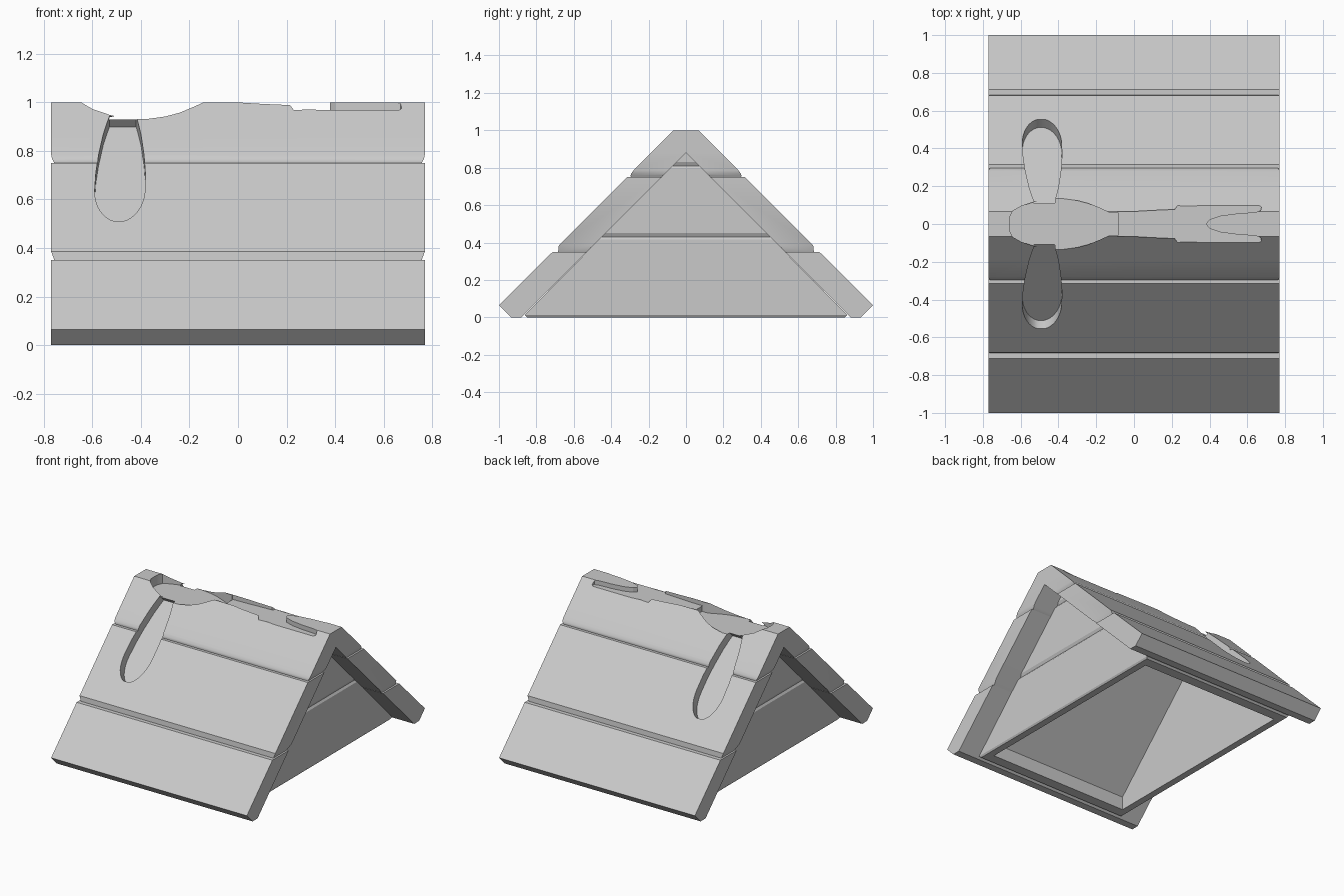
import bpy
import bmesh
import math
from mathutils import Vector

old = bpy.data.objects.get("Cube")
if old:
    bpy.data.objects.remove(old, do_unlink=True)

grey = bpy.data.materials.new("plain grey")
grey.use_nodes = True
grey.diffuse_color = (0.59, 0.59, 0.59, 1)
grey.node_tree.nodes["Principled BSDF"].inputs["Base Color"].default_value = (0.59, 0.59, 0.59, 1)


def finish(bm, name):
    """Turn a bmesh into a grey flat-shaded object."""
    bmesh.ops.remove_doubles(bm, verts=bm.verts, dist=0.0005)
    bmesh.ops.recalc_face_normals(bm, faces=bm.faces)
    mesh = bpy.data.meshes.new(name)
    bm.to_mesh(mesh)
    bm.free()
    mesh.materials.append(grey)
    obj = bpy.data.objects.new(name, mesh)
    bpy.context.collection.objects.link(obj)
    return obj


def prism(points, offset, name):
    """Extrude a closed outline along an offset."""
    bm = bmesh.new()
    low = [bm.verts.new(p) for p in points]
    high = [bm.verts.new(Vector(p) + Vector(offset)) for p in points]
    bm.faces.new(low)
    bm.faces.new(high)
    for i in range(len(low)):
        j = (i + 1) % len(low)
        bm.faces.new((low[i], low[j], high[j], high[i]))
    return finish(bm, name)


def carve(obj, cutter):
    """Subtract a cutter from an object and discard the cutter."""
    cutter.hide_render = True
    mod = obj.modifiers.new("carve", 'BOOLEAN')
    mod.operation = 'DIFFERENCE'
    mod.solver = 'EXACT'
    mod.object = cutter
    bpy.context.view_layer.objects.active = obj
    bpy.ops.object.modifier_apply(modifier=mod.name)
    bpy.data.objects.remove(cutter, do_unlink=True)


def connect(bm, a, b, sides=range(4)):
    """Bridge two rings of four vertices."""
    for k in sides:
        m = (k + 1) % 4
        bm.faces.new((a[k], a[m], b[m], b[k]))


# Roof: one side lofted through (z, outer y, inner y, half length), then mirrored
levels = [(0, .935, .88, .77), (.065, 1, .815, .77), (.35, .713, .53, .77),
          (.35, .684, .533, .757), (.385, .68, .495, .77), (.75, .315, .13, .77),
          (.75, .295, .133, .757), (.758, .296, .122, .761), (.768, .293, .112, .767),
          (.785, .281, .095, .77), (.88, .186, 0, .77), (1, .066, 0, .77)]
bm = bmesh.new()
rings = [[bm.verts.new(p) for p in ((-h, o, z), (h, o, z), (h, i, z), (-h, i, z))]
         for z, o, i, h in levels]
bm.faces.new(rings[0])
bm.faces.new(rings[-1])
for a, b in zip(rings[:-1], rings[1:-1]):
    connect(bm, a, b)
connect(bm, rings[-2], rings[-1], (0, 1, 3))  # open seam on the centre line
half = bm.verts[:] + bm.edges[:] + bm.faces[:]
copy = bmesh.ops.duplicate(bm, geom=half)["geom"]
for v in copy:
    if isinstance(v, bmesh.types.BMVert):
        v.co.y = -v.co.y
roof = finish(bm, "plank_roof")


def mirrored_outline(side, z):
    """Closed outline from (x, half width) pairs, symmetric about y = 0."""
    back = [(x, -w, z) for x, w in reversed(side) if w > 0]
    return [(x, w, z) for x, w in side] + back


# Ridge recess: spindle body
body = [(-.66, 0), (-.658, .035), (-.643, .068), (-.6, .093), (-.53, .117), (-.46, .133),
        (-.38, .135), (-.3, .124), (-.24, .108), (-.18, .083), (-.13, .06), (-.085, .06)]
carve(roof, prism(mirrored_outline(body, .93), (0, 0, .2), "body_cutter"))

# Ridge recess: forked tail
tail = [(-.09, .064), (0, .066), (.1, .072), (.215, .077), (.23, .097), (.3, .095), (.4, .1),
        (.66, .1), (.675, .09), (.67, .07), (.64, .062), (.55, .056), (.46, .044),
        (.4, .024), (.38, 0)]
carve(roof, prism(mirrored_outline(tail, .968), (0, 0, .2), "tail_cutter"))

# Wing recesses, one in each slope
edge = [(.172, .055), (.22, .066), (.28, .078), (.4, .094), (.5, .102)]
arc = [math.radians(a) for a in range(0, 90, 10)]
edge += [(.6 + .187 * math.sin(a), .104 * math.cos(a)) for a in arc]
outline = [(u, w) for u, w in edge] + [(u, -w) for u, w in reversed(edge)]
for side in (1, -1):
    down = Vector((0, side, -1)).normalized()
    normal = Vector((0, side, 1)).normalized()
    base = Vector((0, 0, 1.065)) - normal * .063
    points = [base + down * u + Vector((w - .47 - .028 * u, 0, 0)) for u, w in outline]
    carve(roof, prism(points, normal * .16, "wing_cutter"))

# Soft lower lip on the top plank and rounded recess walls
bpy.ops.object.select_all(action='DESELECT')
roof.select_set(True)
bpy.context.view_layer.objects.active = roof
bpy.ops.object.shade_smooth_by_angle(angle=math.radians(30))

# Gable block: (z, half width, half length) with grooves between planks
steps = [(0, .85, .602), (.012, .862, .61), (.415, .465, .61), (.43, .45, .6),
         (.45, .43, .61), (.795, .085, .61), (.81, .07, .6), (.83, .05, .61),
         (.879, .001, .61)]
bm = bmesh.new()
rings = [[bm.verts.new(p) for p in ((-h, w, z), (h, w, z), (h, -w, z), (-h, -w, z))]
         for z, w, h in steps]
bm.faces.new(rings[0])
bm.faces.new(rings[-1])
for a, b in zip(rings, rings[1:]):
    connect(bm, a, b)
gable = finish(bm, "gable_block")

# Hollow underside
hollow = [(-.777, -.1), (.777, -.1), (.777, .095), (0, .872), (-.777, .095)]
carve(gable, prism([(-.553, y, z) for y, z in hollow], (1.106, 0, 0), "hollow_cutter"))
